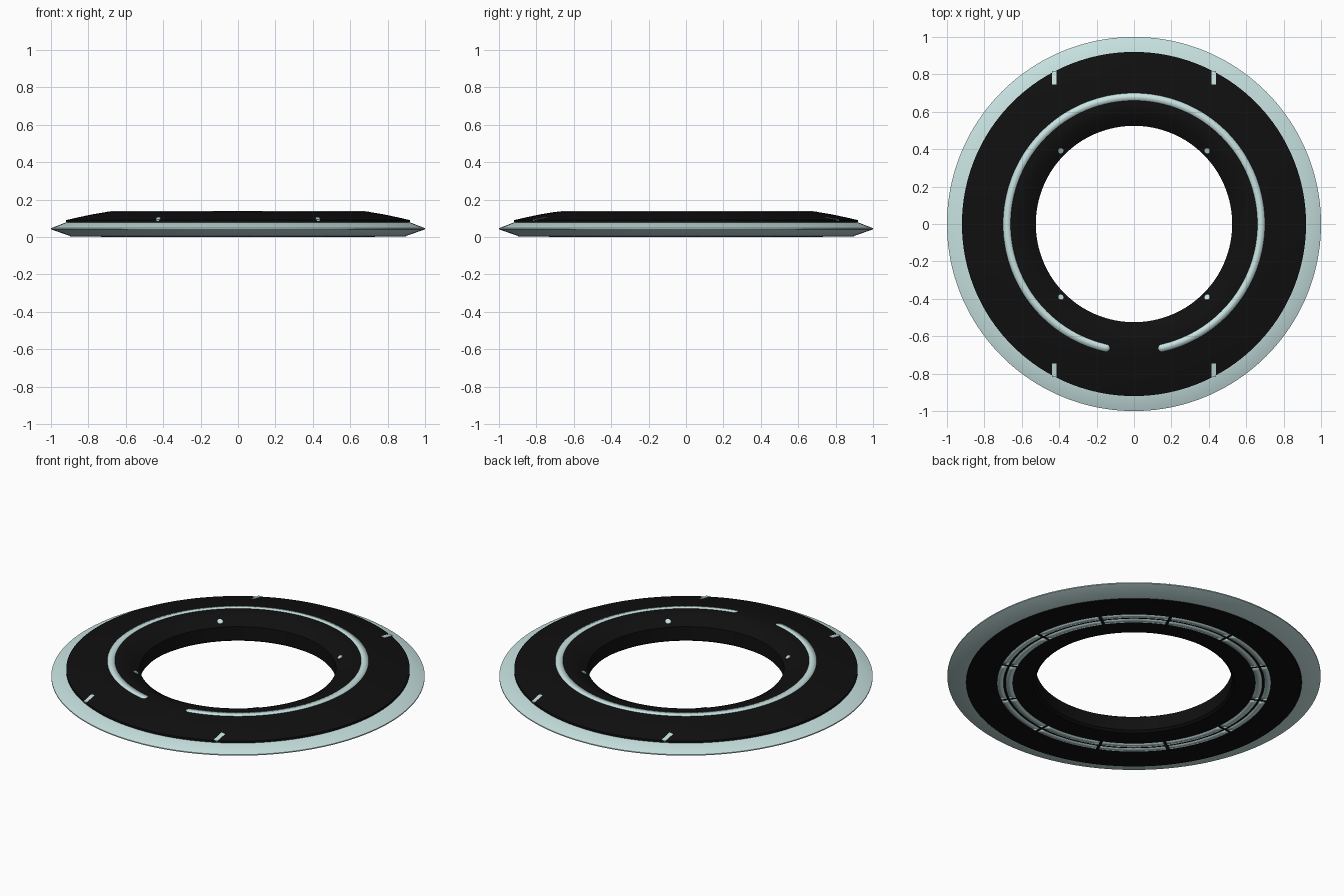
import bpy, math
from mathutils import Vector

cube = bpy.data.objects.get("Cube")
if cube:
    bpy.data.objects.remove(cube)


def make_material(name, colour, rough):
    mat = bpy.data.materials.new(name)
    mat.use_nodes = True
    mat.diffuse_color = colour
    node = mat.node_tree.nodes["Principled BSDF"]
    node.inputs["Base Color"].default_value = colour
    node.inputs["Roughness"].default_value = rough
    return mat


BLACK = make_material("matte black", (0.005, 0.005, 0.005, 1), 0.6)
PALE = make_material("pale aqua", (0.57, 0.76, 0.75, 1), 0.5)
STEPS = 160

# Upper cover slope from the outer lip to the crown, then the inner bevel
COVER = [(0.92, 0.09), (0.86, 0.104), (0.78, 0.121), (0.70, 0.134), (0.63, 0.14)]
BEVEL = [(0.60, 0.134), (0.56, 0.115), (0.525, 0.093)]


def surface_z(r):
    """Height of the upper surface at radius r."""
    pts = COVER + BEVEL
    for (ra, za), (rb, zb) in zip(pts, pts[1:]):
        if rb <= r <= ra:
            return za + (zb - za) * (ra - r) / (ra - rb)
    return pts[0][1] if r > pts[0][0] else pts[-1][1]


def add_mesh(name, verts, faces, mat, smooth=True):
    mesh = bpy.data.meshes.new(name)
    mesh.from_pydata(verts, [], faces)
    mesh.materials.append(mat)
    obj = bpy.data.objects.new(name, mesh)
    bpy.context.collection.objects.link(obj)
    bpy.ops.object.select_all(action='DESELECT')
    obj.select_set(True)
    bpy.context.view_layer.objects.active = obj
    if smooth:
        bpy.ops.object.shade_smooth_by_angle(angle=math.radians(25))
    return obj


def lathe(name, profile, mat):
    """Closed profile of (radius, height), clockwise, turned around z."""
    n = len(profile)
    verts, faces = [], []
    for i in range(STEPS):
        a = math.tau * i / STEPS
        verts += [(r * math.cos(a), r * math.sin(a), z) for r, z in profile]
        j = (i + 1) % STEPS
        faces += [(i * n + k, i * n + (k + 1) % n, j * n + (k + 1) % n, j * n + k)
                  for k in range(n)]
    obj = add_mesh(name, verts, [f[::-1] for f in faces], mat)
    return obj


def thicken(obj, depth):
    mod = obj.modifiers.new("thickness", 'SOLIDIFY')
    mod.thickness = depth
    mod.offset = -1


def arc_strip(name, r_in, r_out, start, end, height, up=True, rounded=False):
    """Curved flat strip between two angles in degrees."""
    mid, half = (r_in + r_out) / 2, (r_out - r_in) / 2
    a0, a1 = math.radians(start), math.radians(end)
    cap = half / mid
    angles = [a0 + (a1 - a0) * i / 120 for i in range(121)] if rounded else \
             [a0 + (a1 - a0) * i / 12 for i in range(13)]
    if rounded:
        tips = [cap * t for t in (0.05, 0.2, 0.5, 0.8)]
        angles = sorted(angles + [a0 + t for t in tips] + [a1 - t for t in tips])
    verts, faces = [], []
    for a in angles:
        w = half
        if rounded:
            d = min(1, min(a - a0, a1 - a) / cap)
            w *= max(0.05, math.sqrt(max(0, 1 - (1 - d) ** 2)))
        for r in (mid - w, mid + w):
            verts.append((r * math.cos(a), r * math.sin(a), height(r)))
    for i in range(len(angles) - 1):
        f = (2 * i, 2 * i + 1, 2 * i + 3, 2 * i + 2)
        faces.append(f if up else f[::-1])
    thicken(add_mesh(name, verts, faces, PALE), 0.005)


# Black ring body
lathe("ring_body", COVER + BEVEL + [(0.525, 0.014), (0.54, 0.003), (0.895, 0.002),
      (0.905, 0.012), (0.905, 0.078), (0.92, 0.078)], BLACK)

# Pale sharp outer rim
lathe("outer_rim", [(1.0, 0.047), (0.915, 0.08), (0.88, 0.08), (0.88, 0.006),
                    (0.9, 0.006), (1.0, 0.041)], PALE)

# Broken light strip on the upper face, open at the front
arc_strip("upper_light_strip", 0.66, 0.70, -79, 259,
          lambda r: surface_z(r) + 0.002, rounded=True)

# Segmented double strips underneath
for k in range(12):
    first = 5.5 + 30 * k + 0.7
    for label, r_in, r_out in (("outer", 0.70, 0.733), ("inner", 0.65, 0.687)):
        arc_strip(f"lower_{label}_strip_{k + 1}", r_in, r_out, first, first + 28.6,
                  lambda r: 0.0, up=False)

for sx, side in ((1, "left"), (-1, "right")):
    for sy, end in ((1, "back"), (-1, "front")):
        # Pale edge ticks lying on the cover slope
        verts, faces = [], []
        for i in range(5):
            y = 0.745 + 0.073 * i / 4
            for x in (0.414, 0.438):
                z = surface_z(math.hypot(x, y)) + 0.002
                verts.append((sx * x, sy * y, z))
        for i in range(4):
            f = (2 * i, 2 * i + 1, 2 * i + 3, 2 * i + 2)
            faces.append(f if sx * sy > 0 else f[::-1])
        thicken(add_mesh(f"edge_tick_{end}_{side}", verts, faces, PALE, False), 0.006)

        # Small round studs on the inner bevel
        out = Vector((sx, sy, 0)).normalized()
        pos = out * 0.555 + Vector((0, 0, surface_z(0.555)))
        normal = Vector((0, 0, 0.85)) - out * 0.52
        bpy.ops.mesh.primitive_cylinder_add(vertices=20, radius=0.015, depth=0.008,
                                            location=pos)
        stud = bpy.context.object
        stud.name = f"bevel_stud_{end}_{side}"
        stud.rotation_euler = normal.to_track_quat('Z', 'Y').to_euler()
        stud.data.materials.append(PALE)
